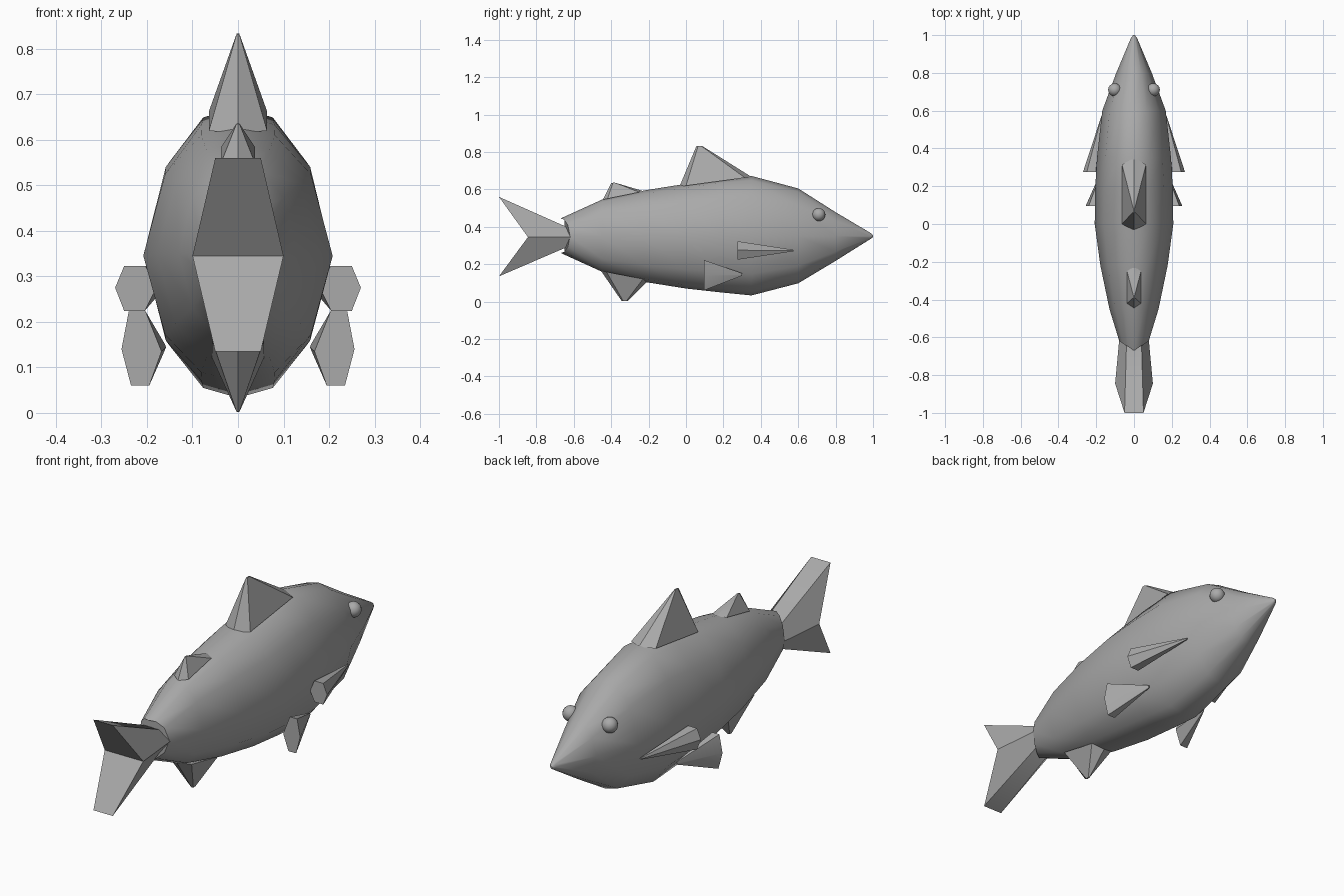
import bpy, bmesh, math

if "Cube" in bpy.data.objects:
    bpy.data.objects.remove(bpy.data.objects["Cube"])

grey = bpy.data.materials.new("plain grey")
grey.diffuse_color = (0.4, 0.4, 0.4, 1)
grey.use_nodes = True
grey.node_tree.nodes["Principled BSDF"].inputs["Base Color"].default_value = grey.diffuse_color


def finish(name, bm, angle=40):
    bmesh.ops.recalc_face_normals(bm, faces=bm.faces)
    me = bpy.data.meshes.new(name)
    bm.to_mesh(me)
    bm.free()
    me.materials.append(grey)
    for p in me.polygons:
        p.use_smooth = True
    me.set_sharp_from_angle(angle=math.radians(angle))
    ob = bpy.data.objects.new(name, me)
    bpy.context.collection.objects.link(ob)
    return ob


def loft(name, rings, angle=40):
    """Skin closed rings with equal point counts, capping both ends."""
    bm = bmesh.new()
    vs = [[bm.verts.new(p) for p in r] for r in rings]
    n = len(rings[0])
    for a, b in zip(vs, vs[1:]):
        for i in range(n):
            j = (i + 1) % n
            bm.faces.new((a[i], a[j], b[j], b[i]))
    bm.faces.new(vs[0])
    bm.faces.new(vs[-1])
    return finish(name, bm, angle)


# Body: stations of (y, top z, bottom z, half width, side z)
stations = [(-0.67, 0.445, 0.260, 0.078, 0.35), (-0.45, 0.545, 0.160, 0.13, 0.35),
            (-0.22, 0.595, 0.105, 0.178, 0.35), (0.0, 0.63, 0.07, 0.208, 0.345),
            (0.18, 0.655, 0.05, 0.206, 0.345), (0.35, 0.672, 0.033, 0.196, 0.345),
            (0.60, 0.605, 0.098, 0.168, 0.35), (0.80, 0.478, 0.218, 0.094, 0.35),
            (0.985, 0.368, 0.334, 0.016, 0.35), (1.0, 0.355, 0.345, 0.004, 0.35)]
quarter = [(0, 1), (0.39, 0.93), (0.77, 0.63), (1, 0)]
unit = quarter + [(x, -z) for x, z in quarter[-2::-1]]
unit += [(-x, z) for x, z in unit[-2:0:-1]]
rings = []
for k, (y, top, bot, w, mid) in enumerate(stations):
    rings.append([(x * w, y + (0.05 * abs(x) if k == 0 else 0),
                   mid + z * ((top - mid) if z > 0 else (mid - bot))) for x, z in unit])
loft("body", rings)

# Tail: thick forked fin, widest at the notch
bm = bmesh.new()
rows = []
for wr, yr, zr, wf, yf, zf in [(0.05, -1, 0.56, 0.04, -0.64, 0.40),
                               (0.10, -0.845, 0.345, 0.078, -0.61, 0.345),
                               (0.05, -1, 0.135, 0.04, -0.64, 0.29)]:
    rows.append([bm.verts.new(p) for p in
                 [(-wr, yr, zr), (wr, yr, zr), (wf, yf, zf), (-wf, yf, zf)]])
for a, b in zip(rows, rows[1:]):
    for i in range(4):
        j = (i + 1) % 4
        bm.faces.new((a[i], a[j], b[j], b[i]))
bm.faces.new(rows[0])
bm.faces.new(rows[-1])
finish("tail_fin", bm)


# Centre fins: long hexagonal base rising to a short ridge
def centre_fin(name, back, front, apex, w, inset):
    (y0, z0), (y1, z1) = back, front

    def at(y):
        return z0 + (z1 - z0) * (y - y0) / (y1 - y0)
    a, b = y0 + inset, y1 - inset
    base = [(0, y0, z0), (w, a, at(a)), (w, b, at(b)),
            (0, y1, z1), (-w, b, at(b)), (-w, a, at(a))]
    ya, yb, z = apex
    t = 0.003
    tip = [(0, ya, z - 0.003 if z > z0 else z + 0.003), (t, ya + 0.01, z), (t, yb - 0.01, z),
           (0, yb, z - 0.003 if z > z0 else z + 0.003), (-t, yb - 0.01, z), (-t, ya + 0.01, z)]
    loft(name, [base, tip], 30)


centre_fin("front_back_fin", (-0.035, 0.615), (0.35, 0.667), (0.055, 0.09, 0.833), 0.064, 0.035)
centre_fin("rear_back_fin", (-0.445, 0.545), (-0.225, 0.59), (-0.40, -0.37, 0.636), 0.037, 0.025)
centre_fin("belly_fin", (-0.455, 0.165), (-0.20, 0.115), (-0.345, -0.31, 0.002), 0.057, 0.03)


# Side fins: hexagonal rear end tapering to a forward point
def side_fin(name, outline, y, tip):
    for side, s in (("right", 1), ("left", -1)):
        end = [(s * x, y, z) for x, z in outline]
        tx, ty, tz = tip
        cx = sum(p[0] for p in outline) / 6
        cz = sum(p[1] for p in outline) / 6
        point = [(s * (tx + (x - cx) * 0.08), ty, tz + (z - cz) * 0.08) for x, z in outline]
        loft(side + "_" + name, [end, point], 40)


side_fin("upper_side_fin", [(0.203, 0.323), (0.25, 0.323), (0.27, 0.275),
                            (0.25, 0.224), (0.205, 0.224), (0.182, 0.27)],
         0.275, (0.168, 0.575, 0.273))
side_fin("lower_side_fin", [(0.203, 0.223), (0.24, 0.223), (0.256, 0.14),
                            (0.235, 0.06), (0.195, 0.06), (0.168, 0.135)],
         0.095, (0.162, 0.30, 0.145))

# Eyes
for side, s in (("right", 1), ("left", -1)):
    bm = bmesh.new()
    bmesh.ops.create_uvsphere(bm, u_segments=16, v_segments=10, radius=0.035)
    bmesh.ops.translate(bm, verts=bm.verts, vec=(s * 0.102, 0.71, 0.465))
    finish(side + "_eye", bm, 60)
